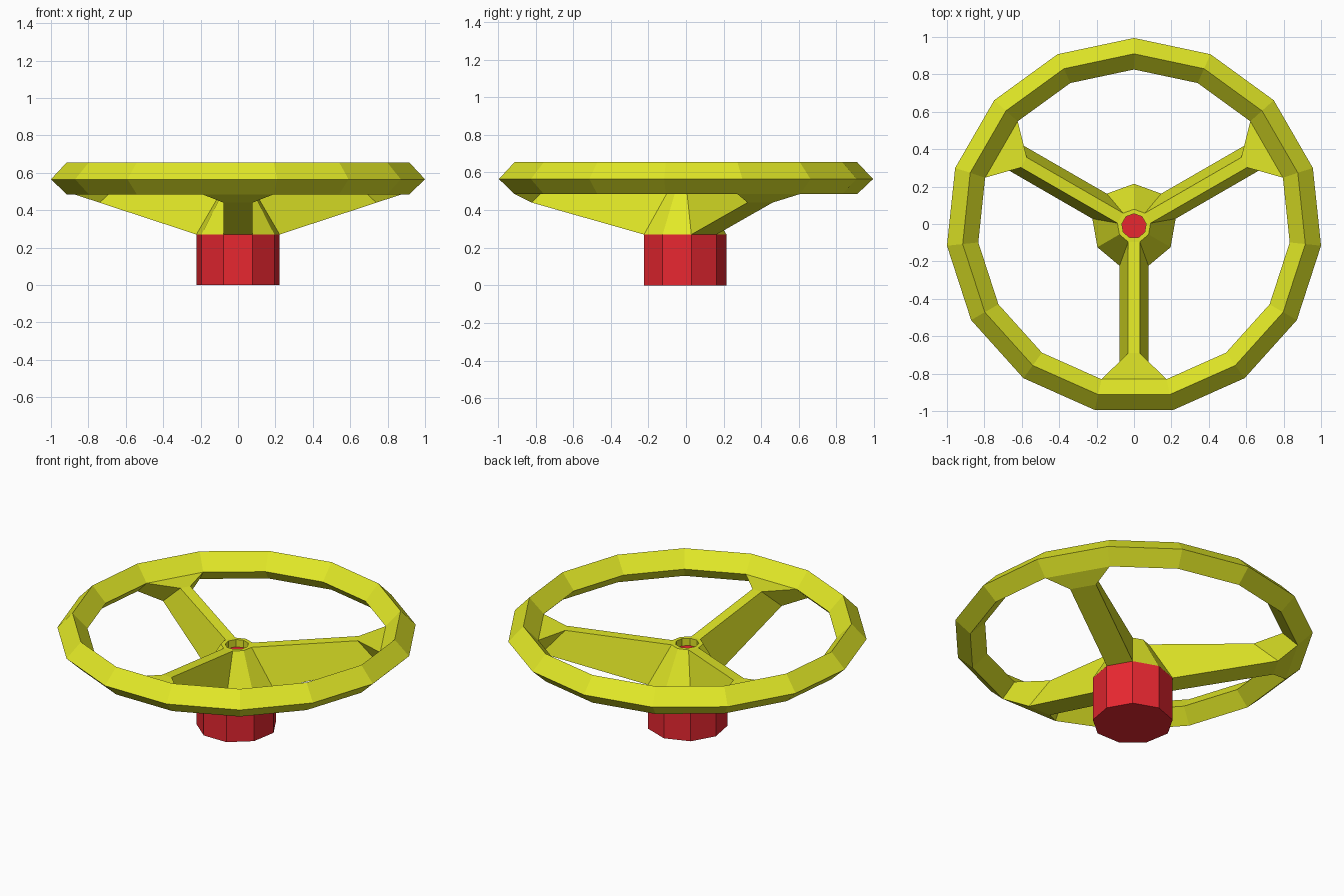
import bpy, bmesh
from math import sin, cos, radians, pi

if "Cube" in bpy.data.objects:
    bpy.data.objects.remove(bpy.data.objects["Cube"])

CY = -0.011                       # shared axis of rim, hub and stem
SPOKES = [radians(a) for a in (30, 150, 270)]


def material(name, color):
    m = bpy.data.materials.new(name)
    m.diffuse_color = color
    m.use_nodes = True
    m.node_tree.nodes["Principled BSDF"].inputs["Base Color"].default_value = m.diffuse_color
    return m


def polar(r, a, z, side=0.0):
    """Point at radius r along angle a, shifted sideways by side."""
    return (r * cos(a) - side * sin(a), CY + r * sin(a) + side * cos(a), z)


def rings(bm, profile, n):
    """One ring of n vertices per (radius, z), first vertex at +y."""
    return [[bm.verts.new(polar(r, pi / 2 + 2 * pi * i / n, z)) for i in range(n)]
            for r, z in profile]


def on_spoke(i, n):
    """True if ring segment i of n is centred on a spoke direction."""
    mid = pi / 2 + 2 * pi * (i + 0.5) / n
    return any(cos(mid - a) > 0.999 for a in SPOKES)


def revolve(bm, profile, n, closed, open_band=None):
    """Skin the rings; return the quads left open where spokes attach."""
    rs = rings(bm, profile, n)
    holes = []
    for k in range(len(rs) if closed else len(rs) - 1):
        lo, hi = rs[k], rs[(k + 1) % len(rs)]
        for i in range(n):
            j = (i + 1) % n
            quad = [lo[i], lo[j], hi[j], hi[i]]
            if k == open_band and on_spoke(i, n):
                holes.append(quad)
            else:
                bm.faces.new(quad)
    if not closed:
        bm.faces.new(rs[0])
        bm.faces.new(rs[-1])
    return holes


def bridge(bm, a, b):
    for i in range(4):
        j = (i + 1) % 4
        bm.faces.new([a[i], a[j], b[j], b[i]])


def finish(bm, name, mat):
    bmesh.ops.recalc_face_normals(bm, faces=bm.faces)
    me = bpy.data.meshes.new(name)
    bm.to_mesh(me)
    bm.free()
    me.materials.append(mat)
    ob = bpy.data.objects.new(name, me)
    bpy.context.collection.objects.link(ob)


yellow = material("yellow_paint", (0.76, 0.81, 0.02, 1))
red = material("red_paint", (0.8, 0.02, 0.03, 1))

# Wheel: diamond-section rim and conical collar, both open at the spokes
bm = bmesh.new()
rim_holes = revolve(bm, [(0.921, 0.485), (0.837, 0.565), (0.921, 0.655), (1.0055, 0.565)],
                    15, True, open_band=0)
hub_holes = revolve(bm, [(0.226, 0.27), (0.09, 0.50), (0.066, 0.50), (0.066, 0.27)],
                    9, True, open_band=0)

# Spokes: tapered beams from the collar faces, flaring into the rim
for hub, rim in zip(hub_holes, rim_holes):
    mx = sum(v.co.x for v in rim)
    my = sum(v.co.y - CY for v in rim)
    a = min(SPOKES, key=lambda s: -(mx * cos(s) + my * sin(s)))
    end = [bm.verts.new(polar(r, a, z, s)) for r, z, s in
           ((0.81, 0.44, -0.077), (0.81, 0.44, 0.077),
            (0.68, 0.565, 0.031), (0.68, 0.565, -0.031))]
    bridge(bm, hub, end)
    bridge(bm, end, rim)
finish(bm, "wheel", yellow)

# Stem: nine-sided base with a thin shaft seen inside the collar
bm = bmesh.new()
revolve(bm, [(0.226, 0), (0.226, 0.27), (0.066, 0.27), (0.066, 0.455)], 9, False)
finish(bm, "stem", red)
